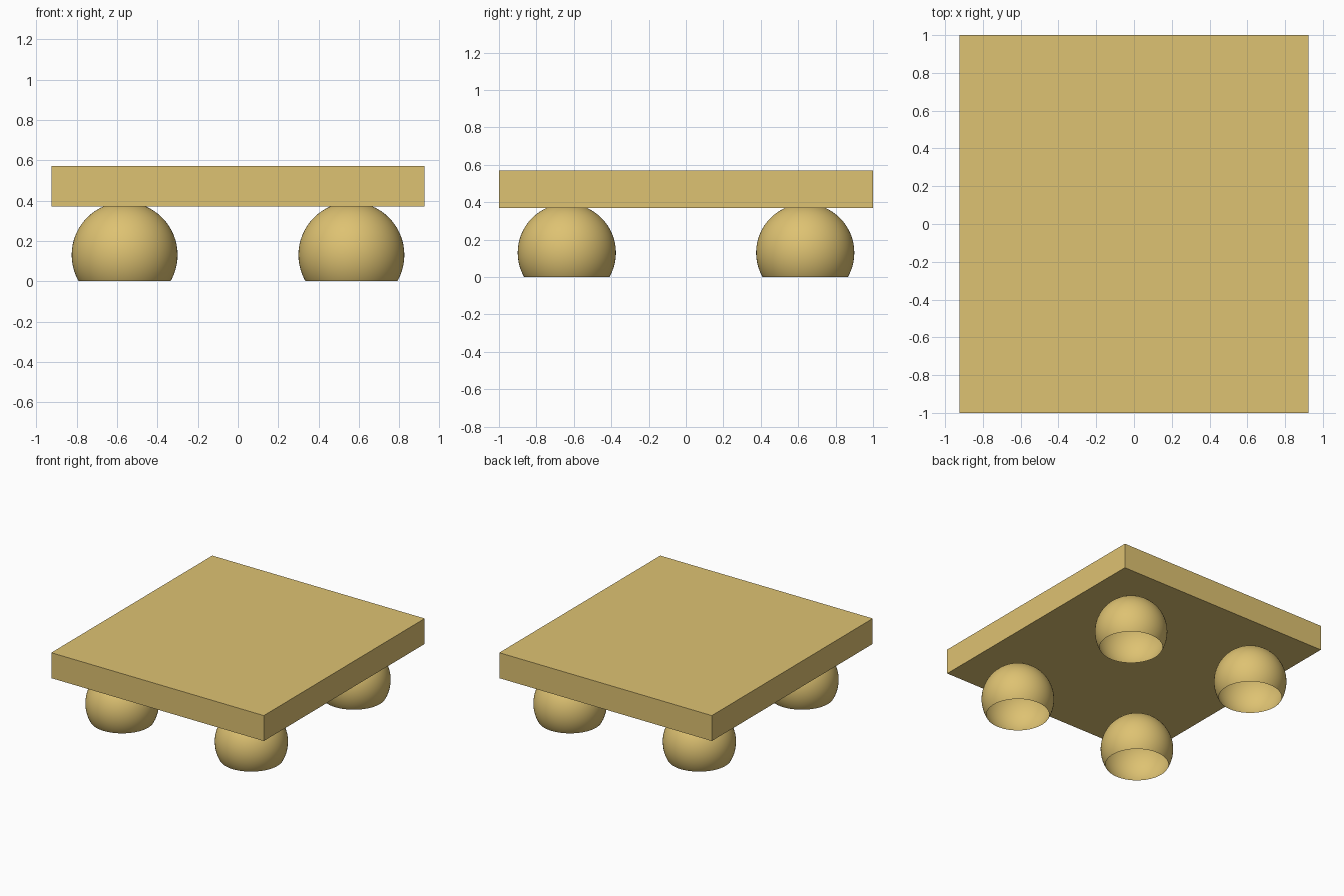
import bpy
import bmesh
from mathutils import Matrix, Vector

if "Cube" in bpy.data.objects:
    bpy.data.objects.remove(bpy.data.objects["Cube"], do_unlink=True)

SIZE = Vector((1.85, 2.0, 0.2))
PLATE_BOTTOM = 0.37
FOOT_RADIUS = 0.2625
FOOT_CENTRE = Vector((0.5625, 0.6375, 0.13))

# Single sandy gold material
sand = bpy.data.materials.new("sandy_gold")
sand.use_nodes = True
colour = (0.73, 0.54, 0.168, 1.0)
sand.diffuse_color = colour
sand.node_tree.nodes["Principled BSDF"].inputs["Base Color"].default_value = colour


def add_object(name, bm, location, smooth=False):
    for face in bm.faces:
        face.smooth = smooth
    mesh = bpy.data.meshes.new(name)
    bm.to_mesh(mesh)
    bm.free()
    mesh.materials.append(sand)
    obj = bpy.data.objects.new(name, mesh)
    obj.location = location
    bpy.context.collection.objects.link(obj)


# Flat rectangular plate
bm = bmesh.new()
bmesh.ops.create_cube(bm, size=1.0, matrix=Matrix.Diagonal(SIZE).to_4x4())
add_object("plate", bm, (0, 0, PLATE_BOTTOM + SIZE.z / 2))


# Hollow ball feet, cut open at the ground
def add_foot(name, sx, sy):
    bm = bmesh.new()
    bmesh.ops.create_uvsphere(bm, u_segments=64, v_segments=32, radius=FOOT_RADIUS)
    bmesh.ops.bisect_plane(bm, geom=bm.verts[:] + bm.edges[:] + bm.faces[:],
                           plane_co=(0, 0, -FOOT_CENTRE.z), plane_no=(0, 0, 1),
                           clear_inner=True)
    add_object(name, bm, (sx * FOOT_CENTRE.x, sy * FOOT_CENTRE.y, FOOT_CENTRE.z), True)


for side, sx in (("left", 1), ("right", -1)):
    for end, sy in (("front", -1), ("back", 1)):
        add_foot(f"{end}_{side}_foot", sx, sy)
